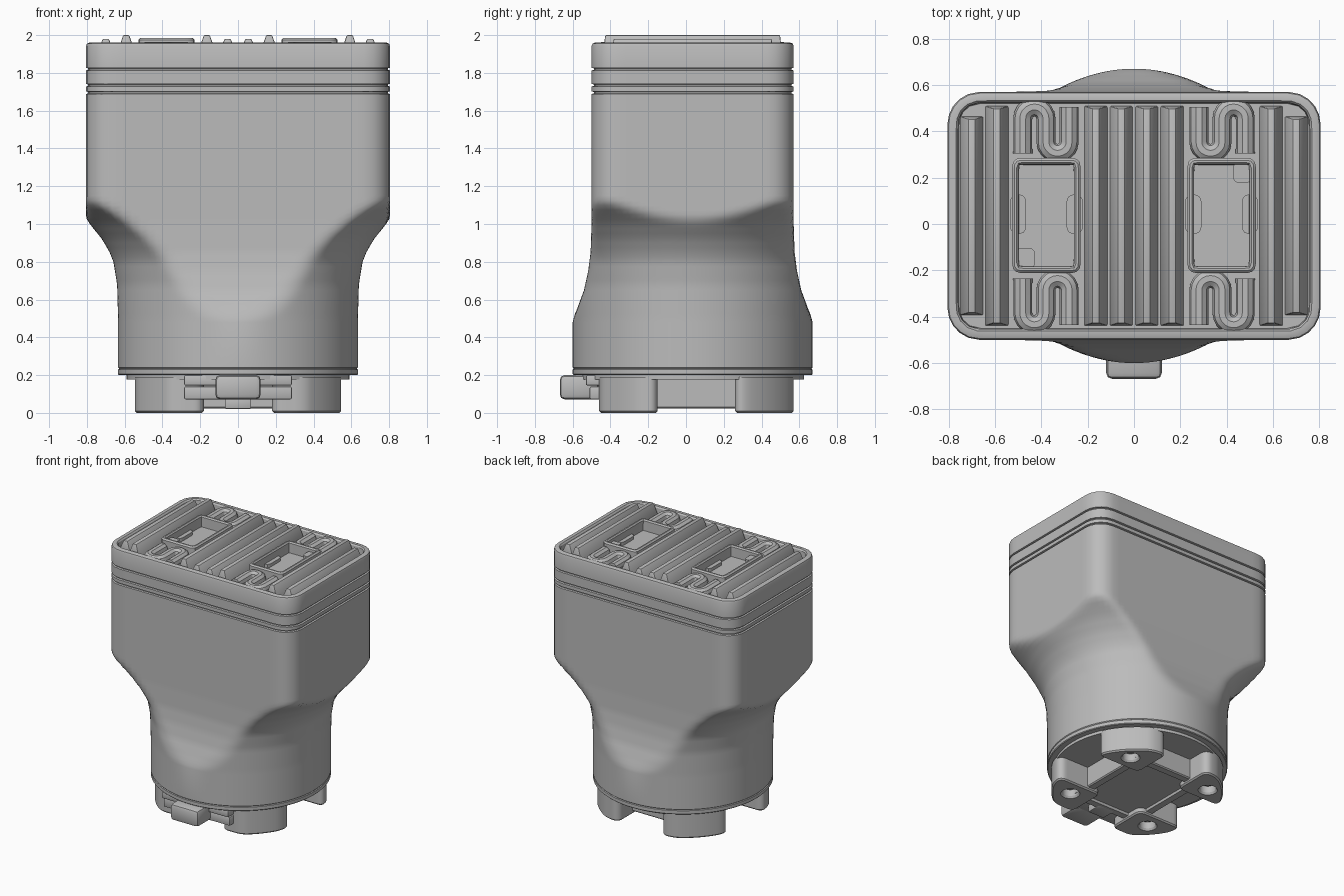
import bpy, bmesh, math
from mathutils import Vector

if "Cube" in bpy.data.objects:
    bpy.data.objects.remove(bpy.data.objects["Cube"], do_unlink=True)

CY = 0.035      # y of the round base axis
grey = bpy.data.materials.new("housing_grey")
grey.use_nodes = True
colour = (0.5, 0.5, 0.5, 1)
grey.diffuse_color = colour
for node in grey.node_tree.nodes:
    if node.type == 'BSDF_PRINCIPLED':
        node.inputs["Base Color"].default_value = colour
        node.inputs["Roughness"].default_value = 0.6


def smooth(ob):
    bpy.ops.object.select_all(action='DESELECT')
    ob.select_set(True)
    bpy.context.view_layer.objects.active = ob
    bpy.ops.object.shade_smooth_by_angle(angle=math.radians(32))


def finish(name, bm):
    bmesh.ops.recalc_face_normals(bm, faces=bm.faces)
    me = bpy.data.meshes.new(name)
    bm.to_mesh(me)
    bm.free()
    me.materials.append(grey)
    ob = bpy.data.objects.new(name, me)
    bpy.context.collection.objects.link(ob)
    smooth(ob)
    return ob


# Cross-section distance functions
def circle(r, cx=0, cy=CY):
    return lambda x, y: math.hypot(x - cx, y - cy) - r


def rbox(cx, cy, hx, hy, r):
    def f(x, y):
        qx, qy = abs(x - cx) - hx + r, abs(y - cy) - hy + r
        return math.hypot(max(qx, 0), max(qy, 0)) + min(max(qx, qy), 0) - r
    return f


def both(f, g, k=0.03):
    def h(x, y):
        a, b = f(x, y), g(x, y)
        t = max(k - abs(a - b), 0) / k
        return max(a, b) + t * t * k / 4
    return h


def ring(z, f, inset=0, o=(0, CY), n=144):
    pts = []
    for i in range(n):
        a = math.tau * (i + 0.5) / n
        c, s = math.cos(a), math.sin(a)
        lo, hi = 0, 2
        for _ in range(22):
            m = (lo + hi) / 2
            if f(o[0] + c * m, o[1] + s * m) + inset < 0:
                lo = m
            else:
                hi = m
        pts.append((o[0] + c * lo, o[1] + s * lo, z))
    return pts


def loft(name, rings):
    bm = bmesh.new()
    loops = [[bm.verts.new(p) for p in r] for r in rings]
    for a, b in zip(loops, loops[1:]):
        for i in range(len(a)):
            j = (i + 1) % len(a)
            bm.faces.new((a[i], a[j], b[j], b[i]))
    bm.faces.new(loops[0])
    bm.faces.new(loops[-1])
    return finish(name, bm)


def box(name, lo, hi, bevel=0.01, taper=None):
    lo, hi = Vector(lo), Vector(hi)
    bm = bmesh.new()
    bmesh.ops.create_cube(bm, size=1)
    for v in bm.verts:
        up = v.co.z > 0
        v.co = Vector((lo[i] + (v.co[i] + 0.5) * (hi[i] - lo[i]) for i in range(3)))
        if taper and up:
            mid = (lo + hi) / 2
            v.co.x = mid.x + math.copysign(taper, v.co.x - mid.x)
            v.co.y -= math.copysign(0.012, v.co.y - mid.y)
    if bevel:
        bmesh.ops.bevel(bm, geom=bm.edges[:], offset=bevel, segments=2,
                        affect='EDGES', profile=0.5)
    return finish(name, bm)


def lerp(table, t):
    for (a, u), (b, v) in zip(table, table[1:]):
        if t <= b:
            return u + (v - u) * max(t - a, 0) / (b - a)
    return table[-1][1]


# Housing: round base flaring into a rounded box, with seams and a top recess
flare = [(0.5, 0.635), (0.68, 0.64), (0.8, 0.66), (0.85, 0.68), (0.92, 0.72),
         (1.0, 0.785), (1.06, 0.85), (1.14, 0.95), (1.2, 1.2)]
flat = [(0.48, 0.67), (0.5, 0.64), (0.55, 0.612), (0.65, 0.575), (0.75, 0.553),
        (0.85, 0.54), (1.0, 0.535)]
base, case = circle(0.635), rbox(0, CY, 0.805, 0.535, 0.14)
rings = [ring(0.2, base, 0.005), ring(0.205, base), ring(0.23, base),
         ring(0.234, base, 0.006), ring(0.24, base), ring(0.48, base)]
for i in range(29):
    z = 0.5 + i * 0.025
    rings.append(ring(z, both(circle(lerp(flare, z)), rbox(0, CY, 0.805, lerp(flat, z), 0.14))))
for z in (1.695, 1.735, 1.82):
    rings += [ring(z - 0.007, case), ring(z - 0.004, case, 0.012),
              ring(z + 0.004, case, 0.012), ring(z + 0.007, case)]
rings += [ring(z, case, d) for z, d in
          ((1.942, 0), (1.955, 0.005), (1.96, 0.018), (1.96, 0.038), (1.95, 0.046), (1.9, 0.05))]
loft("housing", rings)

# Cooling ribs on the top
for side in (-1, 1):
    for x, top, half in ((0.055, 1.98, 0.475), (0.165, 2.0, 0.475),
                         (0.592, 2.0, 0.475), (0.7, 1.98, 0.43)):
        box("cooling_rib", (side * x - 0.053, CY - half, 1.89),
            (side * x + 0.053, CY + half, top), 0.006, 0.016)

# Sunken windows with side tabs and one stepped corner
for side in (-1, 1):
    cx, cy = side * 0.378, CY + 0.002
    o, f = (cx, cy), rbox(cx, cy, 0.148, 0.248, 0.035)
    loft("window_frame", [ring(z, f, d, o, 96) for z, d in
         ((1.88, 0), (1.975, 0), (1.985, 0.01), (1.985, 0.02), (1.975, 0.028), (1.895, 0.03))])
    for s in (-1, 1):
        x = cx + s * 0.122
        loft("window_tab", [ring(z, rbox(x, cy + 0.005, 0.035, 0.085, 0.03), 0, (x, cy + 0.005), 32)
                            for z in (1.89, 1.925)])
    x, y = cx + side * 0.09, cy + side * 0.185
    loft("window_corner_step", [ring(z, rbox(x, y, 0.04, 0.045, 0.025), 0, (x, y), 32)
                                for z in (1.89, 1.955)])

# Winding ridges beside the windows
path = [(-0.48, 0.305)]
path += [(-0.43 + 0.05 * math.cos(a), 0.455 + 0.05 * math.sin(a))
         for a in (math.pi * (1 - i / 10) for i in range(11))]
path += [(-0.33 + 0.05 * math.cos(a), 0.355 + 0.05 * math.sin(a))
         for a in (math.pi * (1 + i / 10) for i in range(11))]
path += [(-0.28, 0.505)]
for sx in (-1, 1):
    for sy in (-1, 1):
        cu = bpy.data.curves.new("winding_ridge", 'CURVE')
        cu.dimensions = '3D'
        cu.bevel_depth, cu.bevel_resolution, cu.use_fill_caps = 0.041, 3, True
        sp = cu.splines.new('POLY')
        sp.points.add(len(path) - 1)
        for p, (x, y) in zip(sp.points, path):
            p.co = (-sx * x, CY + sy * (y - CY), 1.925, 1)
        cu.materials.append(grey)
        ob = bpy.data.objects.new("winding_ridge", cu)
        bpy.context.collection.objects.link(ob)
        bpy.ops.object.select_all(action='DESELECT')
        ob.select_set(True)
        bpy.context.view_layer.objects.active = ob
        bpy.ops.object.convert(target='MESH')
        smooth(bpy.context.object)

# Underside: step ring, central core with a sunken panel
loft("base_step", [ring(z, circle(0.59)) for z in (0.21, 0.178)])
core = rbox(0, 0.03, 0.3, 0.37, 0.03)
loft("base_core", [ring(z, core, d) for z, d in
     ((0.19, 0), (0.03, 0), (0.022, 0.008), (0.022, 0.06), (0.04, 0.065))])

# Four feet with recessed screws
for sx in (-1, 1):
    for sy in (-1, 1):
        o = (sx * 0.355, 0.055 + sy * 0.33)
        f = both(circle(0.605), rbox(sx * 0.365, 0.055 + sy * 0.36, 0.185, 0.155, 0.05))
        hole = circle(0.068, *o)
        loft("foot", [ring(z, f, d, o, 96) for z, d in ((0.19, 0), (0.01, 0), (0, 0.01))]
             + [ring(0, hole, 0, o, 96), ring(0.015, hole, 0.01, o, 96), ring(0.09, hole, 0.012, o, 96)])
        loft("screw_head", [ring(z, circle(0.045, *o), d, o, 24) for z, d in
             ((0.1, 0), (0.06, 0), (0.05, 0.012), (0.05, 0.025), (0.07, 0.027))])

# Front release latch
box("latch_button", (-0.12, -0.668, 0.072), (0.12, -0.46, 0.2), 0.025)
box("latch_bar_upper", (-0.285, -0.53, 0.145), (0.285, -0.36, 0.2), 0.008)
box("latch_bar_lower", (-0.285, -0.51, 0.072), (0.285, -0.33, 0.14), 0.008)
box("latch_stop", (-0.07, -0.42, 0.02), (0.07, -0.3, 0.08), 0.008)
